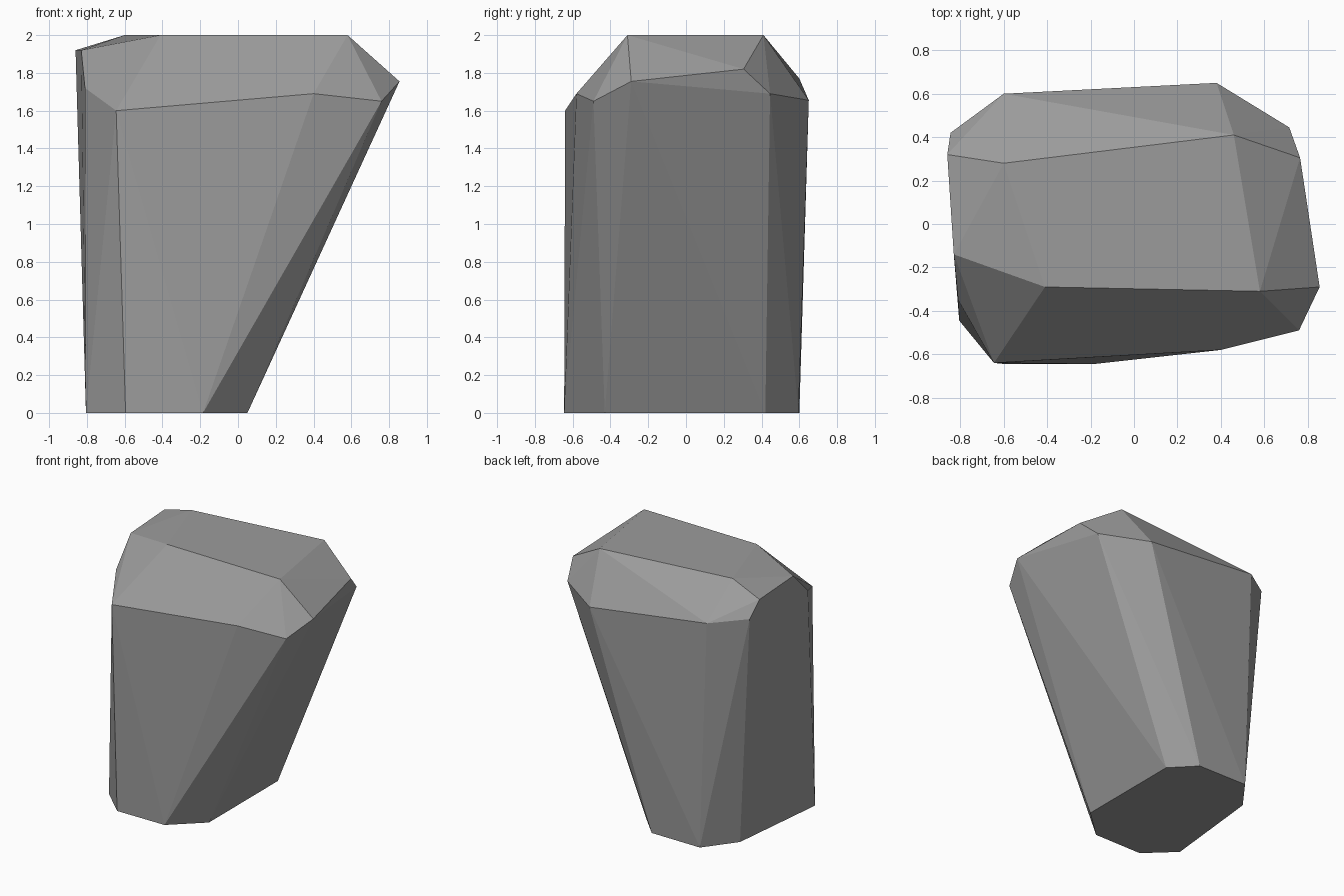
import bpy
import bmesh
import math

default_cube = bpy.data.objects.get("Cube")
if default_cube:
    bpy.data.objects.remove(default_cube, do_unlink=True)


def flat_material(name, colour):
    material = bpy.data.materials.new(name)
    material.use_nodes = True
    material.diffuse_color = colour
    material.node_tree.nodes["Principled BSDF"].inputs["Base Color"].default_value = colour
    return material


def faceted_stone(name, corners, material):
    """Wrap a tight faceted skin around the corner points."""
    bm = bmesh.new()
    for corner in corners:
        bm.verts.new(corner)
    hull = bmesh.ops.convex_hull(bm, input=bm.verts)
    leftovers = [g for g in hull["geom_interior"] if isinstance(g, bmesh.types.BMVert)]
    bmesh.ops.delete(bm, geom=leftovers, context="VERTS")
    # Merge nearly level triangles into broad chiselled faces
    bmesh.ops.dissolve_limit(bm, angle_limit=math.radians(3),
                             verts=bm.verts, edges=bm.edges)
    bmesh.ops.recalc_face_normals(bm, faces=bm.faces)
    mesh = bpy.data.meshes.new(name)
    bm.to_mesh(mesh)
    bm.free()
    mesh.materials.append(material)
    stone = bpy.data.objects.new(name, mesh)
    bpy.context.collection.objects.link(stone)
    return stone


# Narrow foot standing on the ground
foot = [(x, y, 0) for x, y in (
    (-.595, -.645), (-.185, -.645), (.05, -.43), (.05, .42),
    (-.12, .595), (-.54, .6), (-.72, .36), (-.805, -.445))]

# Wide shoulder where the sides meet the bevelled crown
shoulder = [
    (-.645, -.64, 1.6), (.4, -.58, 1.69), (.76, -.49, 1.65),
    (.855, -.29, 1.755), (.765, .305, 1.82), (.715, .445, 1.69),
    (.38, .65, 1.655), (-.6, .6, 1.77), (-.845, .42, 1.8),
    (-.86, .32, 1.92), (-.83, -.14, 1.92), (-.81, -.35, 1.72)]

# Level crown on top
crown = [(x, y, 2) for x, y in (
    (-.6, .28), (.46, .41), (.58, -.31), (-.41, -.29))]

grey = flat_material("stone grey", (.33, .33, .33, 1))
faceted_stone("rock", foot + shoulder + crown, grey)
